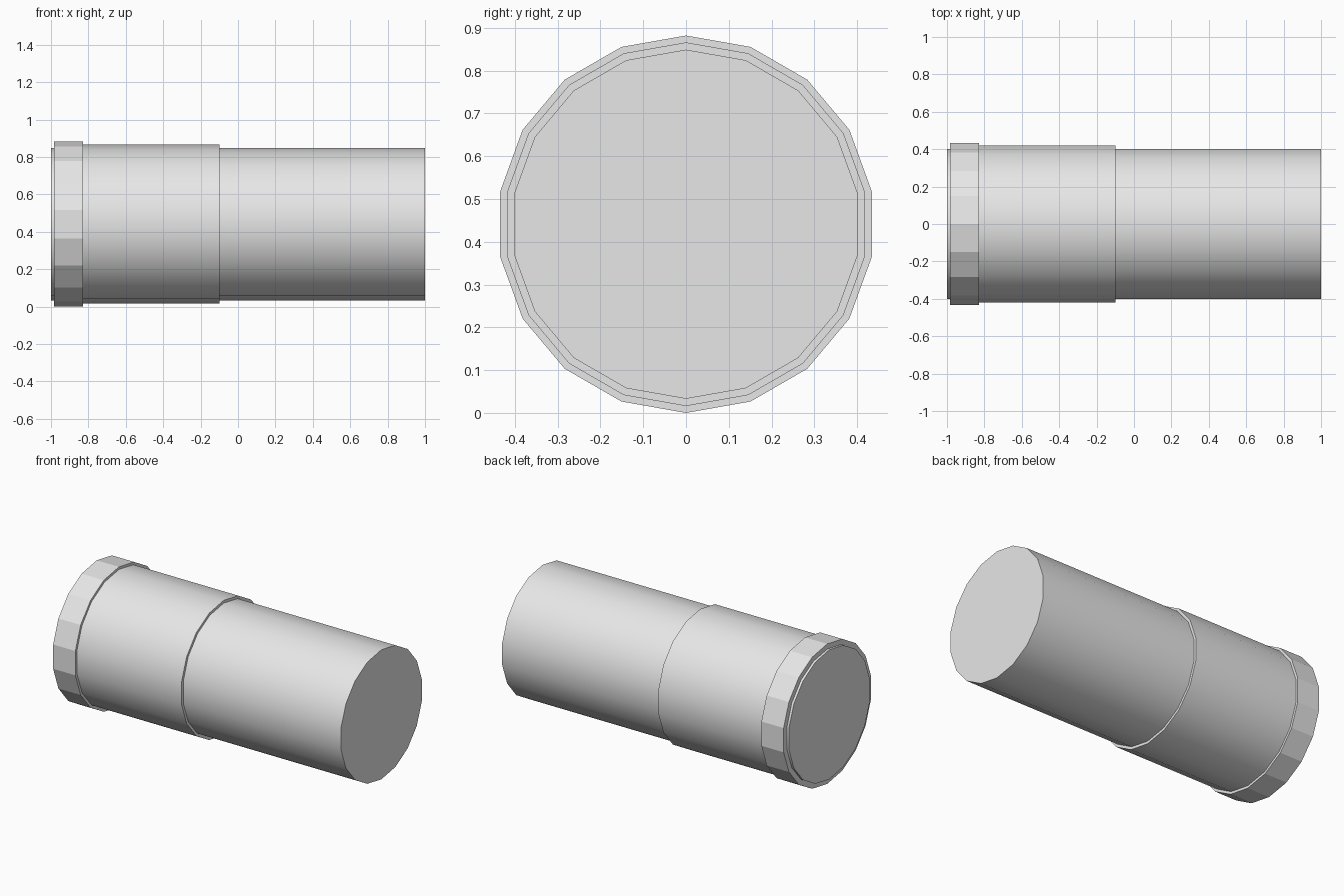
import bpy, bmesh
from math import sin, cos, tau

cube = bpy.data.objects.get("Cube")
if cube:
    bpy.data.objects.remove(cube, do_unlink=True)

SIDES = 18
AXIS_Z = 0.441

grey = bpy.data.materials.new("light_grey")
grey.use_nodes = True
colour = (0.8, 0.8, 0.8, 1.0)
grey.diffuse_color = colour
bsdf = next(n for n in grey.node_tree.nodes if n.type == "BSDF_PRINCIPLED")
bsdf.inputs["Base Color"].default_value = colour


def drum(name, x0, x1, radius, smooth):
    """Closed cylinder lying along x, with a vertex at the very top."""
    bm = bmesh.new()
    ends = [[bm.verts.new((x, radius * sin(tau * i / SIDES), radius * cos(tau * i / SIDES)))
             for i in range(SIDES)] for x in (x0, x1)]
    for ring in ends:
        bm.faces.new(ring)
    for i in range(SIDES):
        j = (i + 1) % SIDES
        bm.faces.new((ends[0][i], ends[0][j], ends[1][j], ends[1][i]))
    bmesh.ops.recalc_face_normals(bm, faces=bm.faces)
    mesh = bpy.data.meshes.new(name)
    bm.to_mesh(mesh)
    bm.free()
    mesh.materials.append(grey)
    obj = bpy.data.objects.new(name, mesh)
    obj.location.z = AXIS_Z
    bpy.context.collection.objects.link(obj)
    if smooth:
        bpy.ops.object.select_all(action="DESELECT")
        obj.select_set(True)
        bpy.context.view_layer.objects.active = obj
        bpy.ops.object.shade_smooth_by_angle(angle=0.6)
    return obj


# Long inner body, thin sleeve over its left half, faceted end collar
drum("main_body", -1.0, 1.0, 0.408, True)
drum("sleeve", -0.95, -0.10, 0.425, True)
drum("end_collar", -0.985, -0.83, 0.441, False)
